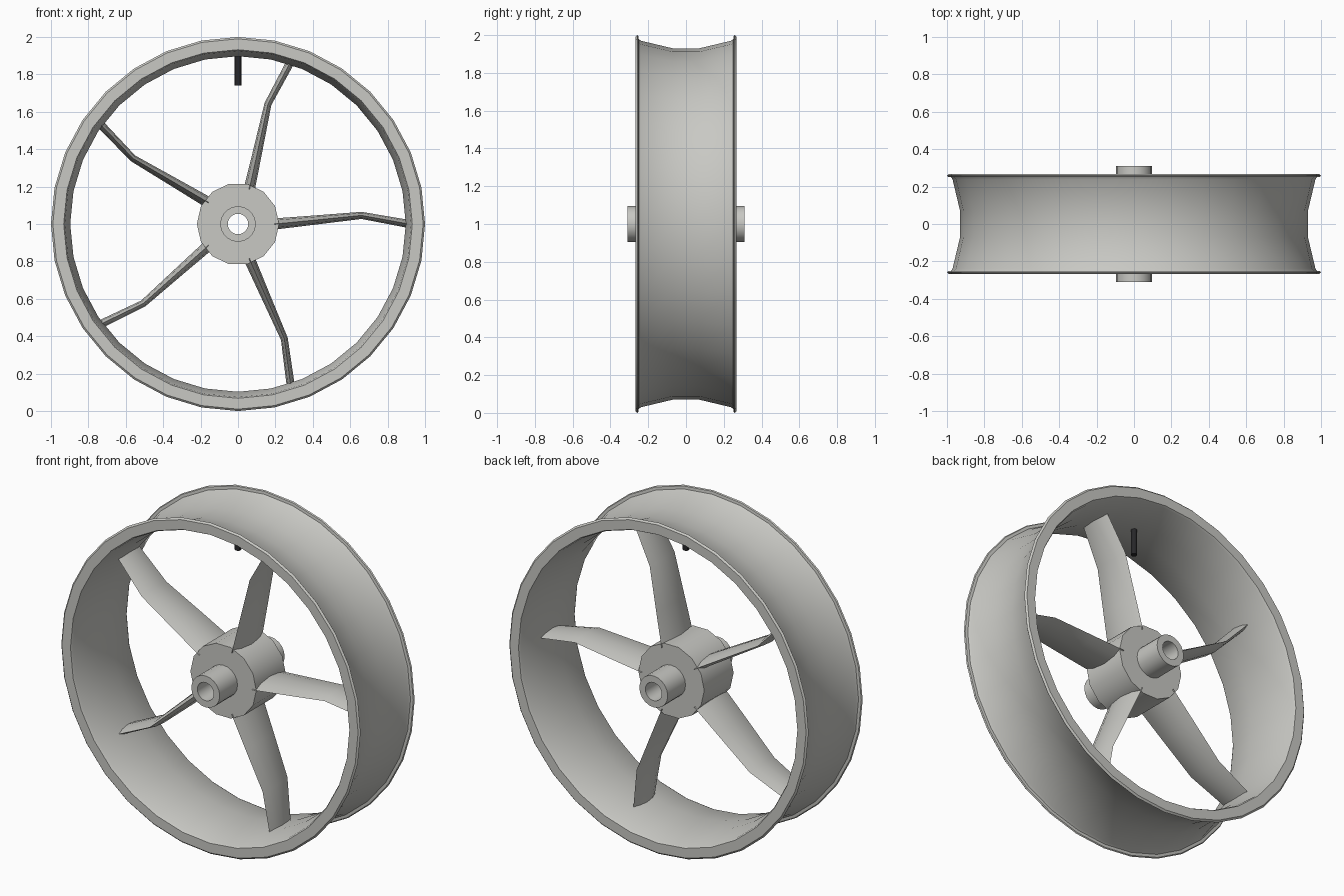
import bpy, bmesh, math

if "Cube" in bpy.data.objects:
    bpy.data.objects.remove(bpy.data.objects["Cube"])

CENTRE_Z = 1.0


def material(name, rgb):
    m = bpy.data.materials.new(name)
    m.diffuse_color = (*rgb, 1.0)
    m.use_nodes = True
    m.node_tree.nodes["Principled BSDF"].inputs["Base Color"].default_value = m.diffuse_color
    return m


METAL = material("light_grey_metal", (0.58, 0.58, 0.55))
RUBBER = material("black_rubber", (0.02, 0.02, 0.022))


def finish(name, bm, mat, angle=30):
    bmesh.ops.recalc_face_normals(bm, faces=bm.faces)
    mesh = bpy.data.meshes.new(name)
    bm.to_mesh(mesh)
    bm.free()
    mesh.materials.append(mat)
    ob = bpy.data.objects.new(name, mesh)
    bpy.context.collection.objects.link(ob)
    bpy.ops.object.select_all(action='DESELECT')
    ob.select_set(True)
    bpy.context.view_layer.objects.active = ob
    bpy.ops.object.shade_smooth_by_angle(angle=math.radians(angle))
    return ob


def bridge(bm, rings, close):
    """Join consecutive vertex rings with quads."""
    count = len(rings)
    for i in range(count if close else count - 1):
        a, b = rings[i], rings[(i + 1) % count]
        for j in range(len(a)):
            k = (j + 1) % len(a)
            bm.faces.new((a[j], a[k], b[k], b[j]))


def revolve(name, profile, sides, mat):
    """Spin a closed (radius, y) profile around the wheel axis."""
    bm = bmesh.new()
    rings = []
    for s in range(sides):
        t = math.tau * s / sides
        rings.append([bm.verts.new((r * math.cos(t), y, CENTRE_Z + r * math.sin(t)))
                      for r, y in profile])
    bridge(bm, rings, True)
    return finish(name, bm, mat)


# Rim: mirrored half profile, dished barrel with a raised flange on each side
outer = [(0.93, 0.07), (0.97, 0.238), (0.978, 0.25), (0.995, 0.252), (1.0, 0.258)]
inner = [(0.99, 0.268), (0.932, 0.268), (0.925, 0.255), (0.897, 0.07)]
half = outer + inner
revolve("rim", half + [(r, -y) for r, y in reversed(half)], 32, METAL)

# Hub and hollow axle sleeve
revolve("hub", [(0.07, -0.14), (0.22, -0.14), (0.22, 0.14), (0.07, 0.14)], 14, METAL)
revolve("axle_sleeve", [(0.055, -0.31), (0.095, -0.31), (0.095, 0.31), (0.055, 0.31)], 20, METAL)

# Spokes: lens-shaped blades (radius, sideways offset, half width, half thickness)
STATIONS = [(0.195, 0.0, 0.147, 0.030), (0.40, 0.02, 0.135, 0.025),
            (0.66, 0.046, 0.118, 0.019), (0.915, 0.0, 0.10, 0.022)]
LENS = [(-1, 0), (-0.6, 0.68), (0, 1), (0.6, 0.68),
        (1, 0), (0.6, -0.68), (0, -1), (-0.6, -0.68)]
for n in range(5):
    t = math.tau * n / 5
    c, s = math.cos(t), math.sin(t)
    bm = bmesh.new()
    rings = []
    for r, off, w, th in STATIONS:
        ring = []
        for u, v in LENS:
            side = off + v * th
            ring.append(bm.verts.new((r * c - side * s, u * w, CENTRE_Z + r * s + side * c)))
        rings.append(ring)
    bridge(bm, rings, False)
    bm.faces.new(rings[0])
    bm.faces.new(rings[-1])
    finish(f"spoke_{n + 1}", bm, METAL)

# Valve stem hanging inside the top of the rim
bm = bmesh.new()
bmesh.ops.create_cone(bm, cap_ends=True, segments=12, radius1=0.018, radius2=0.018, depth=0.165)
bmesh.ops.translate(bm, verts=bm.verts, vec=(0, 0, 1.8225))
finish("valve_stem", bm, RUBBER)
